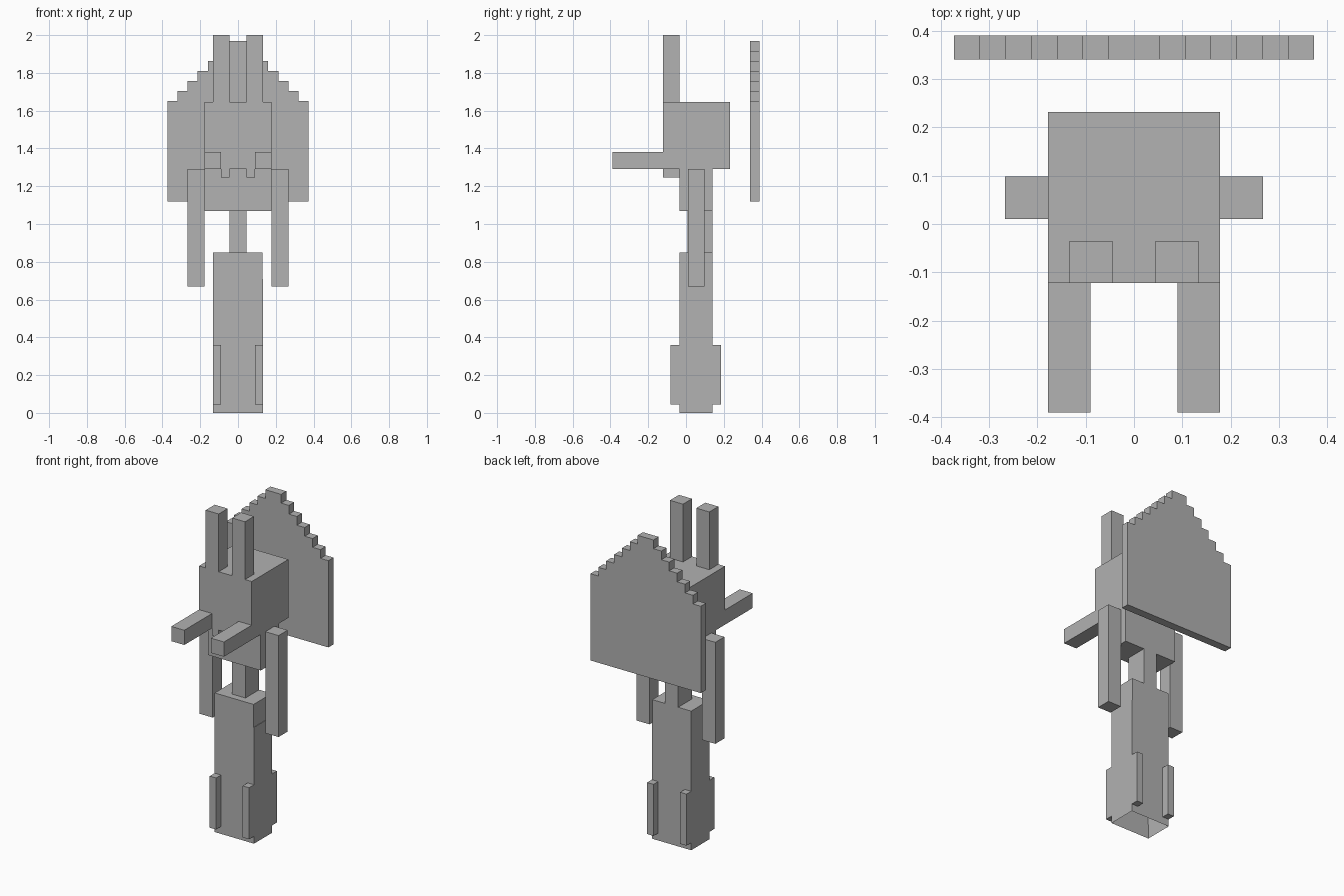
import bpy
import bmesh

if "Cube" in bpy.data.objects:
    bpy.data.objects.remove(bpy.data.objects["Cube"])

grey = bpy.data.materials.new("plain grey")
grey.diffuse_color = (0.445, 0.445, 0.445, 1)
grey.use_nodes = True
grey.node_tree.nodes["Principled BSDF"].inputs["Base Color"].default_value = grey.diffuse_color


def finish(name, bm):
    bmesh.ops.recalc_face_normals(bm, faces=bm.faces)
    mesh = bpy.data.meshes.new(name)
    bm.to_mesh(mesh)
    bm.free()
    mesh.materials.append(grey)
    obj = bpy.data.objects.new(name, mesh)
    bpy.context.collection.objects.link(obj)
    return obj


def box(name, x, y, z):
    """Box from (min, max) ranges."""
    bm = bmesh.new()
    bmesh.ops.create_cube(bm, size=1)
    for v in bm.verts:
        v.co = [r[0] if c < 0 else r[1] for c, r in zip(v.co, (x, y, z))]
    return finish(name, bm)


def pair(name, x, y, z):
    box(name + "_right", x, y, z)
    box(name + "_left", (-x[1], -x[0]), y, z)


# Head, ears, tusks and teeth
box("head", (-0.178, 0.178), (-0.122, 0.232), (1.29, 1.647))
pair("ear", (0.045, 0.133), (-0.122, -0.035), (1.647, 2.0))
pair("tusk", (0.09, 0.178), (-0.39, -0.122), (1.29, 1.38))
pair("tooth", (0.045, 0.09), (-0.122, -0.035), (1.245, 1.29))

# Torso, arms and spine
box("torso", (-0.178, 0.178), (-0.035, 0.14), (1.07, 1.29))
pair("arm", (0.178, 0.267), (0.01, 0.098), (0.67, 1.29))
box("spine", (-0.045, 0.045), (0.008, 0.14), (0.85, 1.07))

# Lower body: solid cap over a hollow, open-bottomed shaft
box("hip_block", (-0.133, 0.13), (-0.035, 0.14), (0.71, 0.85))
bm = bmesh.new()
bmesh.ops.create_cube(bm, size=1)
for v in bm.verts:
    v.co = (v.co.x * 0.266, 0.0525 + v.co.y * 0.175, 0.355 + v.co.z * 0.71)
bm.normal_update()
bottom = [f for f in bm.faces if f.normal.z < -0.9]
bmesh.ops.inset_region(bm, faces=bottom, thickness=0.044)
for v in bottom[0].verts:
    v.co.z = 0.70
finish("shaft", bm)

# Fins on the front and back of the shaft
pair("front_fin", (0.09, 0.133), (-0.083, -0.035), (0.045, 0.36))
pair("back_fin", (0.09, 0.133), (0.14, 0.185), (0.045, 0.36))

# Stepped back panel, narrowing towards the top
half = [(0.373, 1.12)]
for i in range(7):
    x, z = 0.373 - i * 0.0533, 1.65 + i * 0.0533
    half.append((x, z))
    if i < 6:
        half.append((x - 0.0533, z))
outline = half + [(-x, z) for x, z in reversed(half)]
bm = bmesh.new()
face = bm.faces.new([bm.verts.new((x, 0.34, z)) for x, z in outline])
ext = bmesh.ops.extrude_face_region(bm, geom=[face])
moved = [g for g in ext["geom"] if isinstance(g, bmesh.types.BMVert)]
bmesh.ops.translate(bm, verts=moved, vec=(0, 0.05, 0))
if not face.is_valid or len(bm.faces) < len(outline) + 2:
    bm.faces.new([v for v in bm.verts if v not in moved][:len(outline)])
finish("back_panel", bm)
